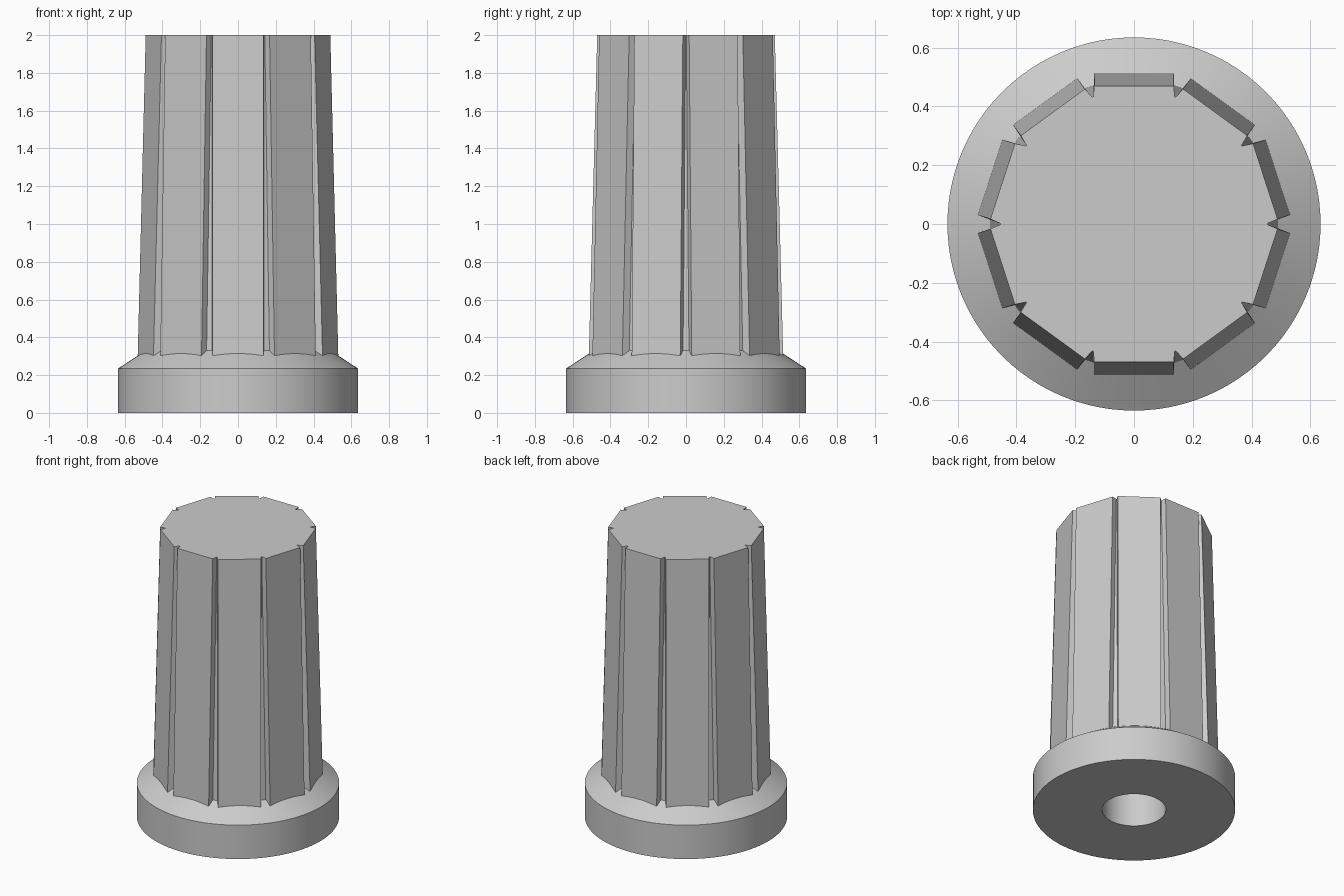
import bpy, bmesh, math
from mathutils import Matrix

if "Cube" in bpy.data.objects:
    bpy.data.objects.remove(bpy.data.objects["Cube"])

grey = bpy.data.materials.new("plain grey")
grey.diffuse_color = (0.6, 0.6, 0.6, 1)
grey.use_nodes = True
grey.node_tree.nodes["Principled BSDF"].inputs["Base Color"].default_value = grey.diffuse_color


def finish(bm, name, smooth=False):
    bmesh.ops.recalc_face_normals(bm, faces=bm.faces)
    mesh = bpy.data.meshes.new(name)
    bm.to_mesh(mesh)
    bm.free()
    mesh.materials.append(grey)
    obj = bpy.data.objects.new(name, mesh)
    bpy.context.collection.objects.link(obj)
    if smooth:
        bpy.ops.object.select_all(action='DESELECT')
        bpy.context.view_layer.objects.active = obj
        obj.select_set(True)
        bpy.ops.object.shade_smooth_by_angle(angle=math.radians(25))


# Base flange with chamfer, hollow shaft sleeve inside the grip
SEGMENTS = 96
profile = [(0, 1.2), (0.2, 1.2), (0.2, 0), (0.635, 0), (0.635, 0.235),
           (0.47, 0.343), (0.25, 0.343), (0.25, 1.25), (0, 1.25)]
bm = bmesh.new()
points = [bm.verts.new((r, 0, z)) for r, z in profile]
edges = [bm.edges.new(pair) for pair in zip(points, points[1:])]
bmesh.ops.spin(bm, geom=points + edges, cent=(0, 0, 0), axis=(0, 0, 1),
               angle=math.tau, steps=SEGMENTS, use_merge=True)
bmesh.ops.remove_doubles(bm, verts=bm.verts, dist=0.0001)
finish(bm, "base_flange", smooth=True)

# Tapered ten-sided grip with a V groove down every corner
SIDES = 10
FLAT_HALF = 0.135


def ring(bm, z, apothem, floor_radius, floor_half):
    """One cross-section: each side is a flat followed by a groove floor."""
    verts = []
    for i in range(SIDES):
        turn = Matrix.Rotation(i * math.tau / SIDES + math.pi / SIDES, 4, 'Z')
        corner = Matrix.Rotation((i + 1) * math.tau / SIDES, 4, 'Z')
        for m, x, y in ((turn, apothem, -FLAT_HALF), (turn, apothem, FLAT_HALF),
                        (corner, floor_radius, -floor_half),
                        (corner, floor_radius, floor_half)):
            co = m.to_3x3() @ Matrix.Translation((x, y, z)).translation
            verts.append(bm.verts.new(co))
    return verts


bm = bmesh.new()
lower = ring(bm, 0.28, 0.515, 0.491, 0.016)
upper = ring(bm, 2.0, 0.47, 0.454, 0.0015)
count = len(lower)
for i in range(count):
    j = (i + 1) % count
    bm.faces.new((lower[i], lower[j], upper[j], upper[i]))
bm.faces.new(upper)
finish(bm, "fluted_grip")
